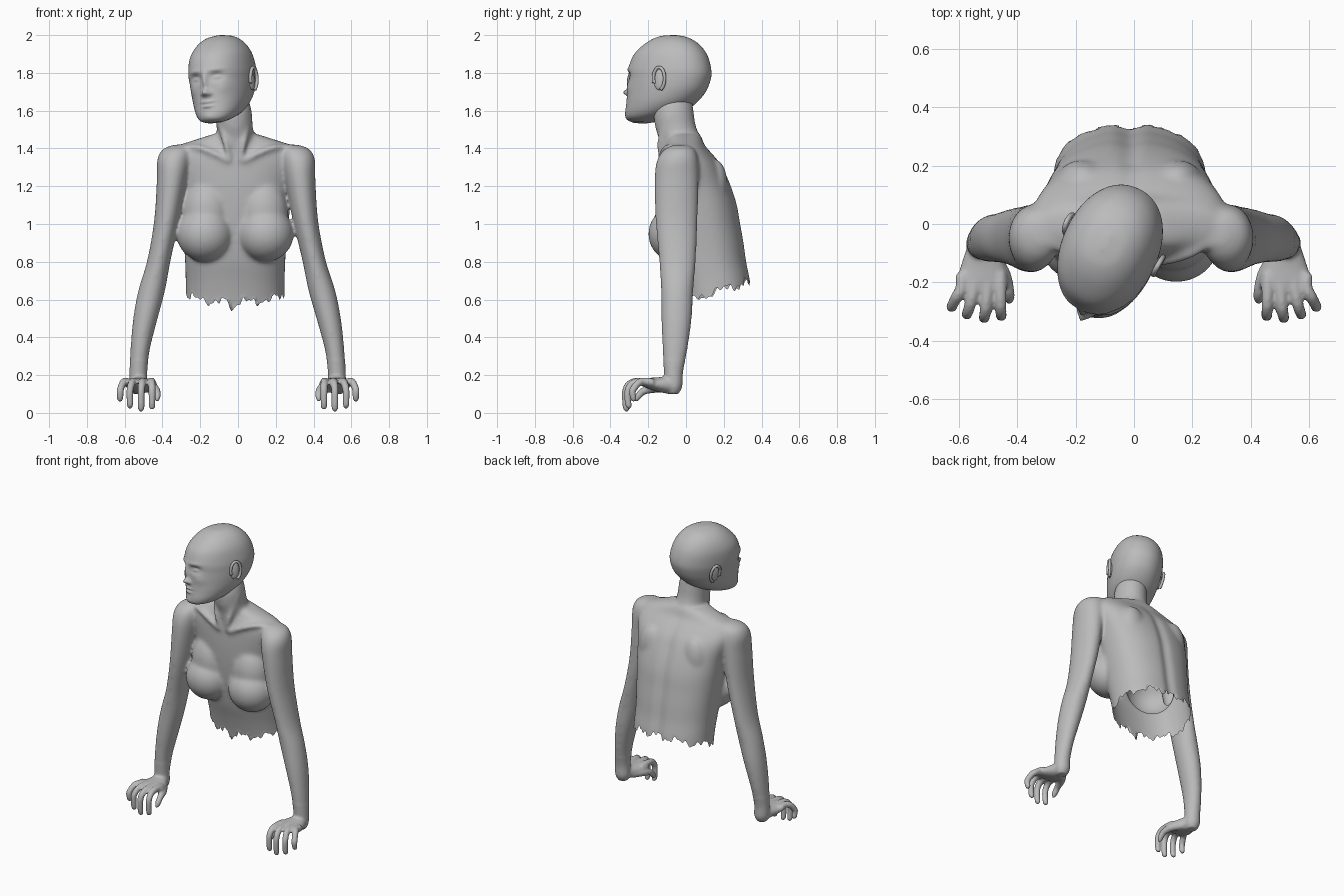
import bpy, bmesh, math
from mathutils import Vector, Matrix

if "Cube" in bpy.data.objects:
    bpy.data.objects.remove(bpy.data.objects["Cube"])

skin = bpy.data.materials.new("plain_grey")
skin.diffuse_color = (0.5, 0.5, 0.5, 1)
skin.use_nodes = True
skin.node_tree.nodes["Principled BSDF"].inputs["Base Color"].default_value = skin.diffuse_color


def spline(rows, k):
    """Catmull-Rom interpolation of tuples."""
    out = []
    for i in range(len(rows) - 1):
        a, b, c, d = rows[max(i - 1, 0)], rows[i], rows[i + 1], rows[min(i + 2, len(rows) - 1)]
        for s in range(k):
            t = s / k
            out.append(tuple(0.5 * (2 * q + (r - p) * t + (2 * p - 5 * q + 4 * r - w) * t * t
                                    + (3 * q - p - 3 * r + w) * t ** 3)
                             for p, q, r, w in zip(a, b, c, d)))
    return out + [rows[-1]]


def loft(bm, rings, n=32, power=2.0):
    """Skin closed rings given as (centre, half axis, half axis)."""
    def bend(v):
        return math.copysign(abs(v) ** (2 / power), v)
    loops = []
    for c, u, v in rings:
        angles = [2 * math.pi * i / n for i in range(n)]
        loops.append([bm.verts.new(c + u * bend(math.cos(a)) + v * bend(math.sin(a))) for a in angles])
    for p, q in zip(loops, loops[1:]):
        for i in range(n):
            j = (i + 1) % n
            bm.faces.new((p[i], p[j], q[j], q[i]))
    bm.faces.new(loops[0])
    bm.faces.new(loops[-1][::-1])


def flat_rings(rows, x=0):
    """Rows of (z, half width, front y, back y) as level rings."""
    return [(Vector((x, (f + b) / 2, z)), Vector((w, 0, 0)), Vector((0, (b - f) / 2, 0)))
            for z, w, f, b in rows]


def tube(bm, rows, k=5, n=14):
    """Round tube through (x, y, z, radius)."""
    rows = spline(rows, k)
    pts = [Vector(r[:3]) for r in rows]
    rings = []
    for i, p in enumerate(pts):
        t = (pts[min(i + 1, len(pts) - 1)] - pts[max(i - 1, 0)]).normalized()
        u = t.cross(Vector((0.95, 0.2, 0.25))).normalized()
        rings.append((p, u * rows[i][3], t.cross(u) * rows[i][3]))
    loft(bm, rings, n)


def ball(bm, centre, radii):
    m = Matrix.Translation(centre) @ Matrix.Diagonal((*radii, 1))
    bmesh.ops.create_uvsphere(bm, u_segments=32, v_segments=20, radius=1, matrix=m)


def finish(bm, name):
    bmesh.ops.recalc_face_normals(bm, faces=bm.faces)
    for f in bm.faces:
        f.smooth = True
    me = bpy.data.meshes.new(name)
    bm.to_mesh(me)
    bm.free()
    me.materials.append(skin)
    ob = bpy.data.objects.new(name, me)
    bpy.context.collection.objects.link(ob)
    return ob


bm = bmesh.new()
# torso: (z, half width, front, back)
torso = [(.45, .26, 0, .365), (.6, .262, -.03, .352), (.7, .262, -.055, .342), (.8, .265, -.085, .322),
         (.9, .272, -.105, .308), (1.0, .282, -.12, .29), (1.1, .292, -.13, .272), (1.2, .305, -.135, .24),
         (1.3, .33, -.135, .195), (1.36, .335, -.13, .15), (1.41, .31, -.115, .105),
         (1.44, .23, -.1, .09), (1.475, .12, -.1, .075)]
loft(bm, flat_rings(spline(torso, 5), -.015), 64, 2.3)

# neck: (x, z, half width, front, back)
neck = [(-.01, 1.34, .11, -.13, .12), (-.012, 1.45, .1, -.145, .08), (-.018, 1.52, .096, -.165, .052),
        (-.025, 1.6, .097, -.17, .04), (-.04, 1.68, .09, -.15, .03)]
loft(bm, [flat_rings([r[1:]], r[0])[0] for r in spline(neck, 5)], 40)

# arm: (z, x, y, half width, half depth)
arm = [(1.42, .3, -.03, .03, .035), (1.395, .315, -.035, .075, .08), (1.34, .33, -.045, .088, .108),
       (1.235, .34, -.05, .08, .117), (1.02, .367, -.05, .067, .112), (.81, .41, -.045, .062, .098),
       (.65, .45, -.047, .071, .086), (.5, .485, -.05, .065, .081), (.34, .514, -.058, .052, .067),
       (.22, .525, -.066, .047, .051), (.14, .525, -.066, .047, .046), (.1, .525, -.07, .03, .03)]
# palm: (y, x, z, half width, half height)
palm = [(-.045, .525, .145, .035, .04), (-.09, .522, .148, .054, .046), (-.15, .518, .15, .078, .038),
        (-.2, .52, .157, .09, .028), (-.235, .522, .16, .082, .018)]
# finger: (knuckle x, tip x, tip z, reach y)
fingers = [(.458, .455, .028, -.315), (.503, .513, .018, -.322), (.55, .572, .034, -.31), (.592, .624, .07, -.285)]

for s in (-1, 1):
    loft(bm, [(Vector((s * x - .01 * min(1, z), y, z)), Vector((w, 0, 0)), Vector((0, d, 0)))
              for z, x, y, w, d in spline(arm, 5)])
    loft(bm, [(Vector((s * x, y, z)), Vector((w, 0, 0)), Vector((0, 0, h)))
              for y, x, z, w, h in spline(palm, 4)])
    for kx, tx, tz, ry in fingers:
        mx = (kx + tx) / 2
        tube(bm, [(s * kx, -.17, .162, .02), (s * kx, -.22, .166, .021), (s * mx, ry + .035, .16, .02),
                  (s * tx, ry + .003, .12, .019), (s * tx, ry + .003, tz + .025, .018),
                  (s * tx, ry + .008, tz, .016), (s * tx, ry + .01, tz - .012, .006)])
    # thumb
    tube(bm, [(s * .49, -.11, .135, .03), (s * .448, -.17, .13, .025), (s * .43, -.225, .115, .02),
              (s * .427, -.255, .085, .018), (s * .43, -.265, .06, .008)])
    # breasts
    ball(bm, (s * .16 - .015, -.055, .947), (.15, .145, .147))
    ball(bm, (s * .15 - .015, -.045, 1.06), (.13, .115, .18))
    # collar bone and neck muscle
    tube(bm, [(s * .035 - .01, -.135, 1.33, .014), (s * .12 - .01, -.128, 1.375, .016),
              (s * .2 - .01, -.105, 1.405, .016), (s * .28 - .01, -.06, 1.41, .012)])
    tube(bm, [(s * .025 - .015, -.132, 1.33, .013), (s * .05 - .018, -.135, 1.44, .018),
              (s * .08 - .02, -.085, 1.57, .02)])
    # shoulder blade
    ball(bm, (s * .16 - .015, .16, 1.2), (.085, .06, .14))

# fuse body parts into one skin
body = finish(bm, "body")
mod = body.modifiers.new("fuse", 'REMESH')
mod.mode = 'VOXEL'
mod.voxel_size = .008
fused = bpy.data.meshes.new_from_object(body.evaluated_get(bpy.context.evaluated_depsgraph_get()))
bpy.data.objects.remove(body)

bm = bmesh.new()
bm.from_mesh(fused)
upper = [v for v in bm.verts if v.co.z > .28]
for i in range(14):
    bmesh.ops.smooth_vert(bm, verts=upper, factor=.5, use_axis_x=True, use_axis_y=True, use_axis_z=True)
for i in range(2):
    bmesh.ops.smooth_vert(bm, verts=bm.verts, factor=.5, use_axis_x=True, use_axis_y=True, use_axis_z=True)


# torn lower edge
def torn(co):
    a = math.atan2(co.y - .15, co.x + .015)
    z = .595 + .3 * co.y + .015 * math.sin(9 * a) + .011 * math.sin(23 * a + 1) + .007 * math.sin(41 * a)
    if co.y < .1:
        z -= .05 * math.exp(-((co.x + .03) / .012) ** 2)
    return z


def in_torso(v):
    return abs(v.co.x + .015) < .325 and v.co.z < .85


bmesh.ops.delete(bm, geom=[v for v in bm.verts if in_torso(v) and v.co.z < torn(v.co)], context='VERTS')
for v in bm.verts:
    if v.is_boundary and in_torso(v):
        v.co.z = torn(v.co)
    # spine groove
    if v.co.y > .06 and v.co.z > .6:
        v.co.y -= .014 * math.exp(-((v.co.x + .015) / .035) ** 2) * min(1, max(0, (1.45 - v.co.z) * 5))
body = finish(bm, "body")

# head: (z, half width, front, back) facing -y, then turned and tilted
PIVOT = 1.78
turn = (Matrix.Translation((-.08, -.087, PIVOT)) @ Matrix.Rotation(math.radians(-25), 4, 'Z')
        @ Matrix.Rotation(math.radians(-7), 4, 'Y') @ Matrix.Translation((0, 0, -PIVOT)))
skull = [(2.0, .012, -.01, .04), (1.987, .072, -.075, .1), (1.95, .12, -.14, .16), (1.89, .152, -.2, .205),
         (1.81, .163, -.229, .228), (1.75, .16, -.228, .22), (1.69, .152, -.228, .19), (1.63, .137, -.231, .13),
         (1.58, .112, -.236, .04), (1.55, .08, -.228, -.05), (1.535, .035, -.2, -.11)]
# facial relief: (x, z, spread x, spread z, push forward)
relief = [(.062, 1.776, .034, .022, -.022), (.062, 1.771, .02, .01, .013), (.06, 1.812, .045, .011, .006),
          (0, 1.755, .014, .045, .02), (0, 1.695, .018, .018, .034), (.022, 1.688, .011, .011, .012),
          (0, 1.645, .03, .007, .012), (0, 1.634, .038, .004, -.006), (0, 1.622, .026, .008, .012),
          (0, 1.565, .03, .02, .006), (.09, 1.71, .03, .03, .006)]
bm = bmesh.new()
loft(bm, flat_rings(spline(skull, 9)), 144, 2.15)
for v in bm.verts:
    if v.co.y < -.05:
        x, z = abs(v.co.x), v.co.z
        v.co.y -= sum(p * math.exp(-((x - cx) / sx) ** 2 - ((z - cz) / sz) ** 2) for cx, cz, sx, sz, p in relief)
bm.transform(turn)
finish(bm, "head")

# ears: bowl plus curled rim
for s, name in ((-1, "right_ear"), (1, "left_ear")):
    bm = bmesh.new()
    ball(bm, (s * .156, .016, 1.745), (.014, .032, .055))
    rim = []
    for i in range(11):
        a = math.radians(200 - 27 * i)
        rim.append((s * (.163 + .012 * math.sin(math.pi * i / 10)), .018 - .034 * -math.cos(a),
                    1.748 + .06 * math.sin(a), .009))
    tube(bm, rim, 3, 10)
    ball(bm, (s * .163, -.008, 1.735), (.008, .008, .013))
    bm.transform(turn)
    finish(bm, name)
